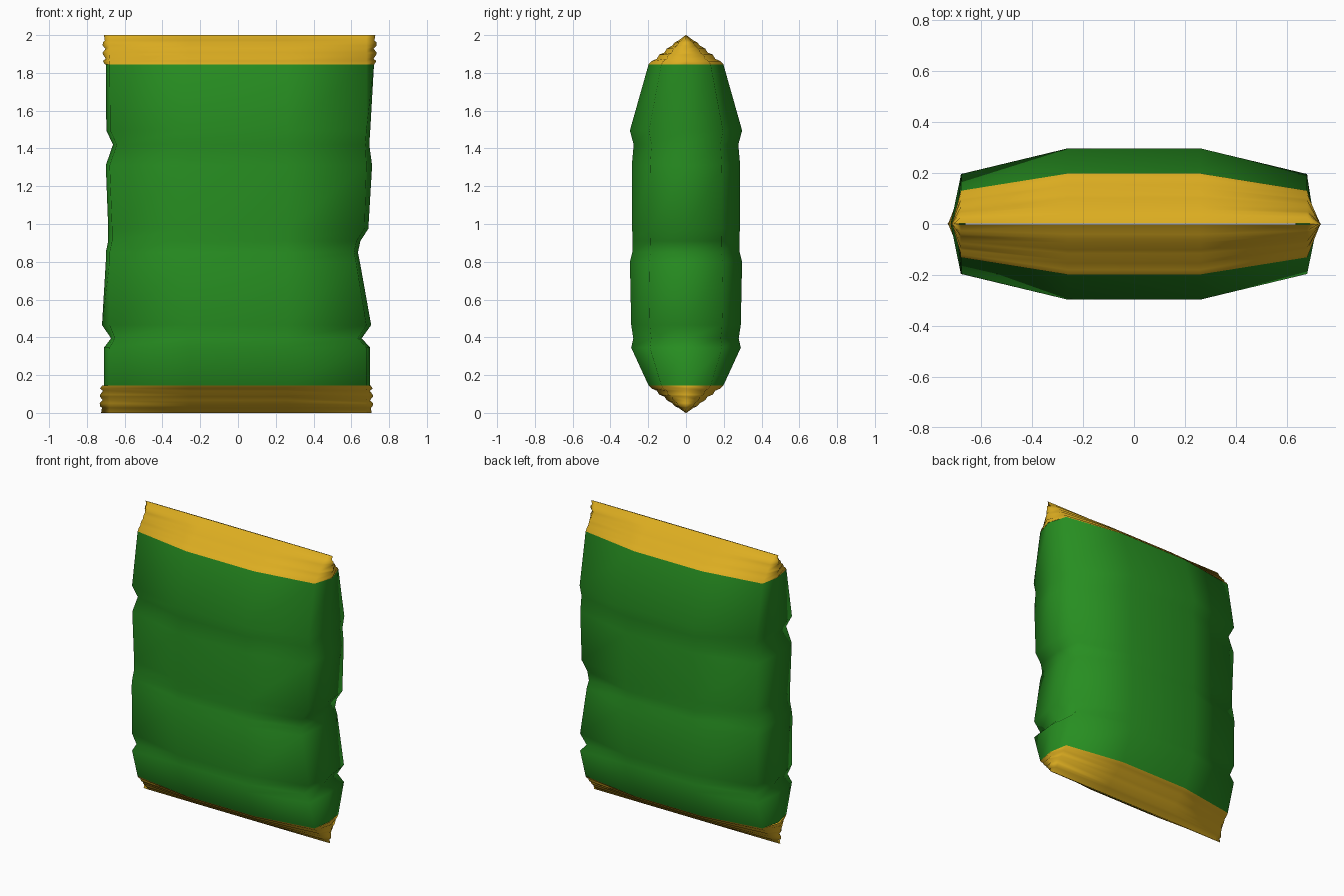
import bpy, bmesh

if "Cube" in bpy.data.objects:
    bpy.data.objects.remove(bpy.data.objects["Cube"])


def material(name, color):
    m = bpy.data.materials.new(name)
    m.diffuse_color = color
    m.use_nodes = True
    m.node_tree.nodes["Principled BSDF"].inputs["Base Color"].default_value = m.diffuse_color
    return m


def section(z, left, right, depth):
    """Flattened ten-sided ring: pointed sides, chamfered corners, broad faces."""
    cl, cr = min(-left - 0.02, 0.68), min(right - 0.02, 0.68)
    d = depth * 0.66
    return [(left, 0, z), (-cl, -d, z), (-0.26, -depth, z), (0.26, -depth, z), (cr, -d, z),
            (right, 0, z), (cr, d, z), (0.26, depth, z), (-0.26, depth, z), (-cl, d, z)]


def loft(name, rows, mat):
    bm = bmesh.new()
    rings = [[bm.verts.new(p) for p in section(*r)] for r in rows]
    for a, b in zip(rings, rings[1:]):
        for i in range(10):
            j = (i + 1) % 10
            bm.faces.new((a[i], a[j], b[j], b[i]))
    bmesh.ops.recalc_face_normals(bm, faces=bm.faces)
    # Make sure the surface faces outward
    f = min(bm.faces, key=lambda f: f.calc_center_median().y)
    if f.normal.y > 0:
        bmesh.ops.reverse_faces(bm, faces=bm.faces)
    for f in bm.faces:
        f.smooth = True
    me = bpy.data.meshes.new(name)
    bm.to_mesh(me)
    bm.free()
    me.materials.append(mat)
    ob = bpy.data.objects.new(name, me)
    bpy.context.collection.objects.link(ob)
    return ob


green = material("green_foil", (0.02, 0.27, 0.015, 1))
gold = material("gold_foil", (0.72, 0.42, 0.015, 1))

# Puffed bag with dented side edges: height, left edge, right edge, half depth
loft("bag_body", [
    (0.145, -0.71, 0.70, 0.198), (0.345, -0.71, 0.70, 0.29), (0.395, -0.672, 0.655, 0.279),
    (0.465, -0.72, 0.705, 0.29), (0.80, -0.70, 0.645, 0.297), (0.85, -0.70, 0.635, 0.284),
    (0.91, -0.687, 0.648, 0.283), (0.975, -0.687, 0.69, 0.285), (1.31, -0.70, 0.71, 0.287),
    (1.42, -0.662, 0.695, 0.277), (1.495, -0.697, 0.70, 0.297), (1.845, -0.70, 0.72, 0.198),
], green)

# Crimped seals: distance from the bag, half depth, side-edge ripple
crimp = [(0, 0.198, 0), (0.018, 0.18, 0.01), (0.03, 0.154, -0.005), (0.052, 0.142, 0.01),
         (0.062, 0.115, 0.012), (0.083, 0.102, -0.004), (0.1, 0.073, 0.012),
         (0.118, 0.058, 0.01), (0.126, 0.04, 0.0), (0.155, 0.002, 0.005)]
loft("top_seal", [(1.845 + t, -0.705 - e, 0.722 + e, d) for t, d, e in crimp], gold)
loft("bottom_seal", [(0.145 * (1 - t / 0.155), -0.72 - e, 0.703 + e, d)
                     for t, d, e in crimp], gold)
